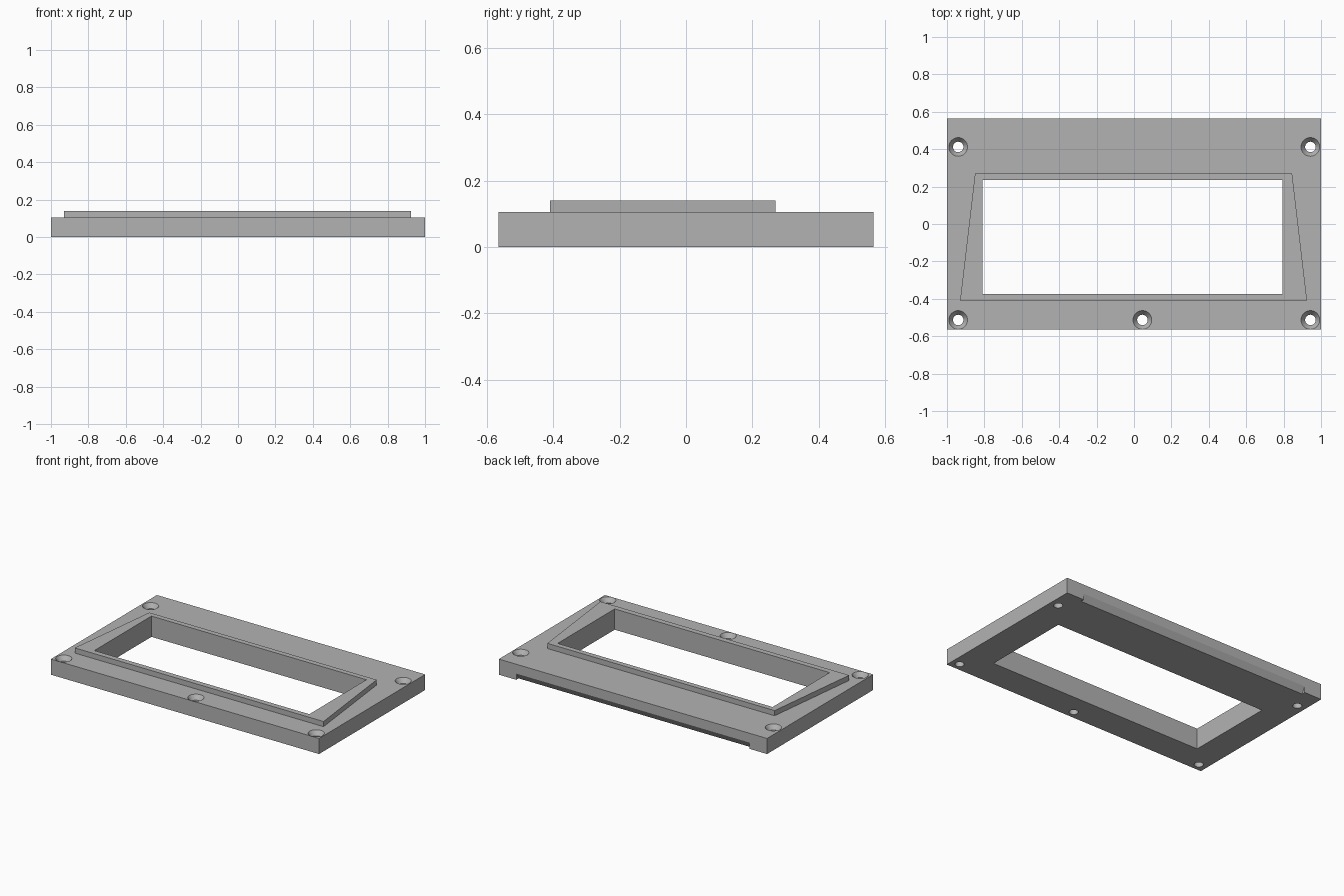
import bpy, bmesh
from math import pi, cos, sin

if "Cube" in bpy.data.objects:
    bpy.data.objects.remove(bpy.data.objects["Cube"])

grey = bpy.data.materials.new("plain grey")
grey.use_nodes = True
color = (0.45, 0.45, 0.45, 1)
grey.diffuse_color = color
grey.node_tree.nodes["Principled BSDF"].inputs["Base Color"].default_value = color

PLATE_Z, LIP_Z = 0.105, 0.14
HALF_Y = 0.565


def loft(name, rings):
    """Closed solid through matching rings of points, capped at both ends."""
    bm = bmesh.new()
    loops = [[bm.verts.new(p) for p in ring] for ring in rings]
    for a, b in zip(loops, loops[1:]):
        for i in range(len(a)):
            j = (i + 1) % len(a)
            bm.faces.new((a[i], a[j], b[j], b[i]))
    bm.faces.new(loops[0][::-1])
    bm.faces.new(loops[-1])
    bmesh.ops.recalc_face_normals(bm, faces=bm.faces)
    mesh = bpy.data.meshes.new(name)
    bm.to_mesh(mesh)
    bm.free()
    mesh.materials.append(grey)
    ob = bpy.data.objects.new(name, mesh)
    bpy.context.collection.objects.link(ob)
    return ob


def prism(name, outline, z0, z1):
    return loft(name, [[(x, y, z) for x, y in outline] for z in (z0, z1)])


def rectangle(x0, x1, y0, y1):
    return [(x0, y0), (x1, y0), (x1, y1), (x0, y1)]


def combine(target, other, operation):
    """Apply a boolean and discard the helper solid."""
    mod = target.modifiers.new(operation, 'BOOLEAN')
    mod.operation, mod.solver, mod.object = operation, 'EXACT', other
    bpy.context.view_layer.objects.active = target
    bpy.ops.object.modifier_apply(modifier=mod.name)
    bpy.data.objects.remove(other)


# Base plate with the tapered raised lip
frame = prism("bezel_frame", rectangle(-1, 1, -HALF_Y, HALF_Y), 0, PLATE_Z)
lip_outline = [(-0.93, -0.41), (0.925, -0.41), (0.845, 0.27), (-0.85, 0.27)]
combine(frame, prism("raised_lip", lip_outline, 0.05, LIP_Z), 'UNION')

# Window opening
window = rectangle(-0.81, 0.793, -0.373, 0.235)
combine(frame, prism("window_cutter", window, -0.1, 0.3), 'DIFFERENCE')

# Countersunk screw holes: straight bore, then a cone up to the top face
bore, sink, depth, extra = 0.028, 0.05, 0.03, 0.01
flare = sink + (sink - bore) * extra / depth
profile = [(bore, -0.05), (bore, PLATE_Z - depth), (flare, PLATE_Z + extra)]
for hx, hy in [(-0.94, 0.412), (0.943, 0.412), (-0.94, -0.513),
               (0.943, -0.513), (0.045, -0.513)]:
    rings = [[(hx + r * cos(i * pi / 16), hy + r * sin(i * pi / 16), z)
              for i in range(32)] for r, z in profile]
    combine(frame, loft("screw_hole_cutter", rings), 'DIFFERENCE')

# Sloped relief under the back edge, stopping short of both ends
inset, rise = 0.025, 0.042
wedge = [(HALF_Y - 2 * inset, -rise), (HALF_Y + inset, -rise),
         (HALF_Y + inset, 2 * rise)]
combine(frame, loft("relief_cutter", [[(x, y, z) for y, z in wedge]
                                      for x in (-0.87, 0.87)]), 'DIFFERENCE')

# Smooth the bores while keeping the plate edges sharp
bpy.ops.object.select_all(action='DESELECT')
frame.select_set(True)
bpy.context.view_layer.objects.active = frame
bpy.ops.object.shade_smooth_by_angle(angle=pi / 6)
